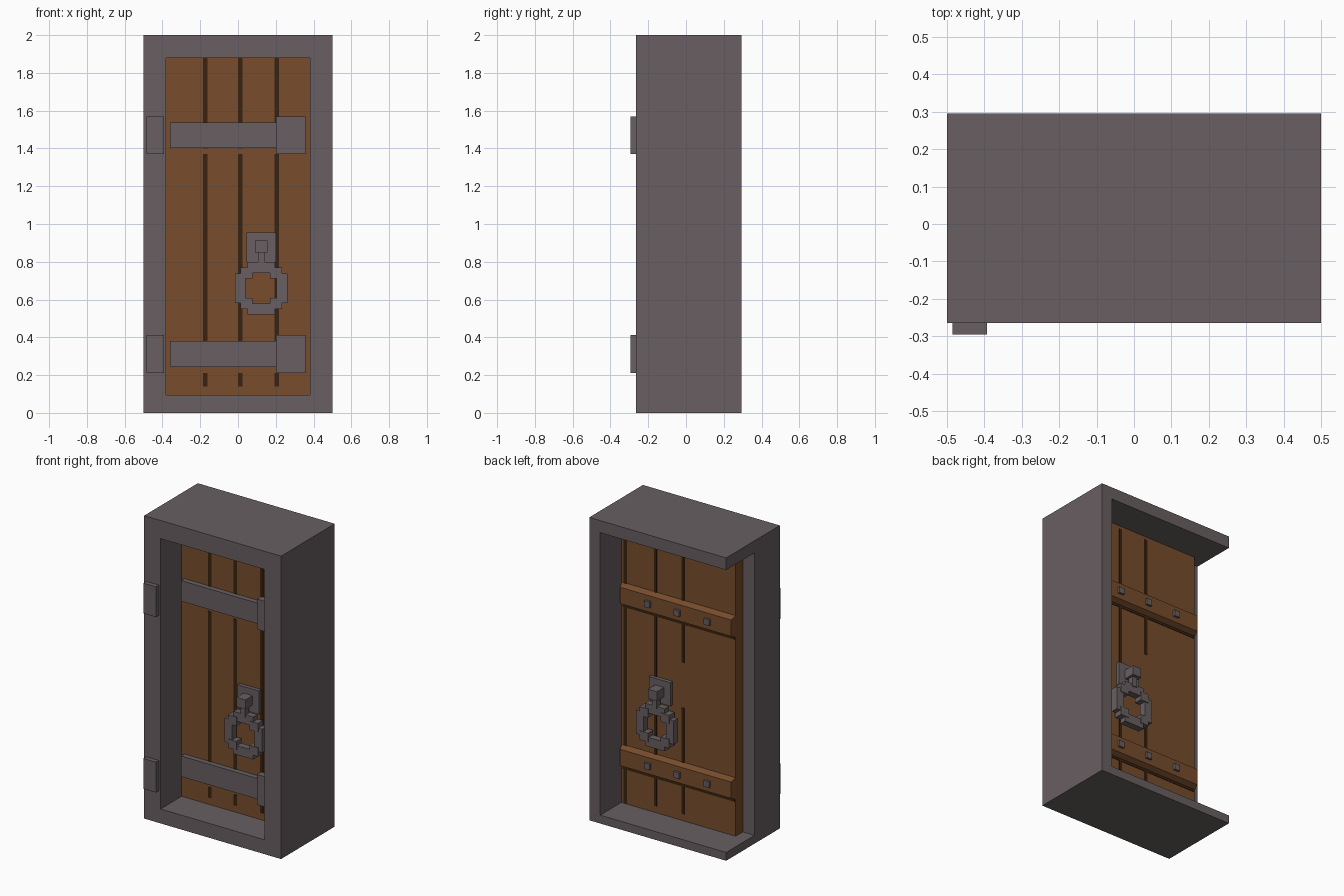
import bpy
import bmesh
from mathutils import Matrix, Vector

cube = bpy.data.objects.get("Cube")
if cube:
    bpy.data.objects.remove(cube)


def material(name, rgb):
    m = bpy.data.materials.new(name)
    m.use_nodes = True
    color = (*rgb, 1.0)
    m.diffuse_color = color
    bsdf = m.node_tree.nodes["Principled BSDF"]
    bsdf.inputs["Base Color"].default_value = color
    bsdf.inputs["Roughness"].default_value = 0.9
    return m


IRON = material("grey_iron", (0.138, 0.114, 0.12))
WOOD = material("brown_wood", (0.185, 0.073, 0.025))
DARK = material("dark_gap", (0.042, 0.016, 0.005))


def box(bm, x, y, z):
    """Add a box given its (low, high) range on each axis."""
    lo, hi = (Vector(c) for c in zip(x, y, z))
    mat = Matrix.Translation((lo + hi) / 2) @ Matrix.Diagonal((*(hi - lo), 1))
    return bmesh.ops.create_cube(bm, size=1, matrix=mat)["verts"]


def finish(name, bm, mat):
    mesh = bpy.data.meshes.new(name)
    bm.to_mesh(mesh)
    bm.free()
    mesh.materials.append(mat)
    obj = bpy.data.objects.new(name, mesh)
    bpy.context.collection.objects.link(obj)
    return obj


def boxes(name, mat, parts):
    bm = bmesh.new()
    for part in parts:
        box(bm, *part)
    return finish(name, bm, mat)


def around(c, r):
    return (c - r, c + r)


FRONT, BACK = -0.265, 0.295        # frame depth
DOOR_FRONT, DOOR_BACK = -0.045, 0.075

# Frame: narrow front opening, wider back rebate that is open on the right side
boxes("frame", IRON, [
    ((-0.5, 0.5), (FRONT, BACK), (1.92, 2)),
    ((-0.5, 0.5), (FRONT, BACK), (0, 0.055)),
    ((0.42, 0.5), (FRONT, BACK), (0.055, 1.92)),
    ((-0.5, -0.38), (FRONT, 0), (0.055, 1.92)),
    ((0.38, 0.42), (FRONT, 0), (0.055, 1.92)),
    ((-0.38, 0.38), (FRONT, 0), (1.88, 1.92)),
    ((-0.38, 0.38), (FRONT, 0), (0.055, 0.095)),
])

# Door slab
boxes("door", WOOD, [((-0.415, 0.42), (DOOR_FRONT, DOOR_BACK), (0.055, 1.92))])

# Dark plank gaps on both faces
y_front = (DOOR_FRONT - 0.003, DOOR_FRONT)
spans = [(0.14, 0.21), (0.25, 1.37), (1.4, 1.88)]
boxes("front_plank_gaps", DARK,
      [(around(x, 0.012), y_front, z) for x in (-0.173, 0.013, 0.205) for z in spans])
y_back = (DOOR_BACK, DOOR_BACK + 0.003)
boxes("back_plank_gaps", DARK, [
    (around(0.39, 0.012), y_back, (0.06, 1.9)),
    (around(0.17, 0.01), y_back, (0.1, 1.9)),
    (around(-0.03, 0.01), y_back, (1.1, 1.9)),
    (around(-0.03, 0.01), y_back, (0.1, 0.8)),
])

# Front iron straps, their end plates and the hinge plates on the frame
for label, z in (("upper", 1.47), ("lower", 0.312)):
    boxes(label + "_strap", IRON, [
        ((-0.36, 0.3), (-0.08, DOOR_FRONT), around(z, 0.068)),
        ((0.2, 0.357), (-0.09, DOOR_FRONT), around(z, 0.1)),
    ])
    boxes(label + "_hinge_plate", IRON,
          [((-0.485, -0.393), (-0.295, FRONT), around(z, 0.1))])

# Back wooden rails with chamfered edges, and iron studs
for label, z in (("upper", 1.44), ("lower", 0.37)):
    bm = bmesh.new()
    verts = box(bm, (-0.415, 0.415), (DOOR_BACK, DOOR_BACK + 0.035), around(z, 0.072))
    for v in verts:
        if v.co.y > DOOR_BACK + 0.01:
            v.co.z = z + (v.co.z - z) * 0.75
            v.co.x *= 0.98
    finish(label + "_back_rail", bm, WOOD)
    boxes(label + "_rail_gap", DARK,
          [((-0.41, 0.41), y_back, around(z - 0.08, 0.008))])
    boxes(label + "_rail_studs", IRON,
          [(around(x, 0.02), (DOOR_BACK, DOOR_BACK + 0.05), around(z, 0.02))
           for x in (-0.237, -0.018, 0.2)])


# Ring handles, one on each face of the door
def handle(name, face, out):
    cx, cz = 0.123, 0.66

    def depth(a, b):
        return tuple(sorted((face + out * a, face + out * b)))

    ring = depth(0.03, 0.075)
    parts = [
        (around(cx, 0.078), depth(0, 0.025), (0.8, 0.955)),          # back plate
        (around(cx, 0.032), depth(0.02, 0.1), (0.85, 0.912)),        # knob
        (around(cx, 0.017), depth(0.04, 0.08), (0.785, 0.86)),       # arm
    ]
    for s in (-1, 1):
        parts.append((around(cx + s * 0.11, 0.028), ring, around(cz, 0.078)))
        parts.append((around(cx, 0.072), ring, around(cz + s * 0.11, 0.03)))
        for t in (-1, 1):
            parts.append((around(cx + s * 0.078, 0.031), depth(0.025, 0.08),
                          around(cz + t * 0.08, 0.029)))
    boxes(name, IRON, parts)


handle("front_handle", DOOR_FRONT, -1)
handle("back_handle", DOOR_BACK, 1)
